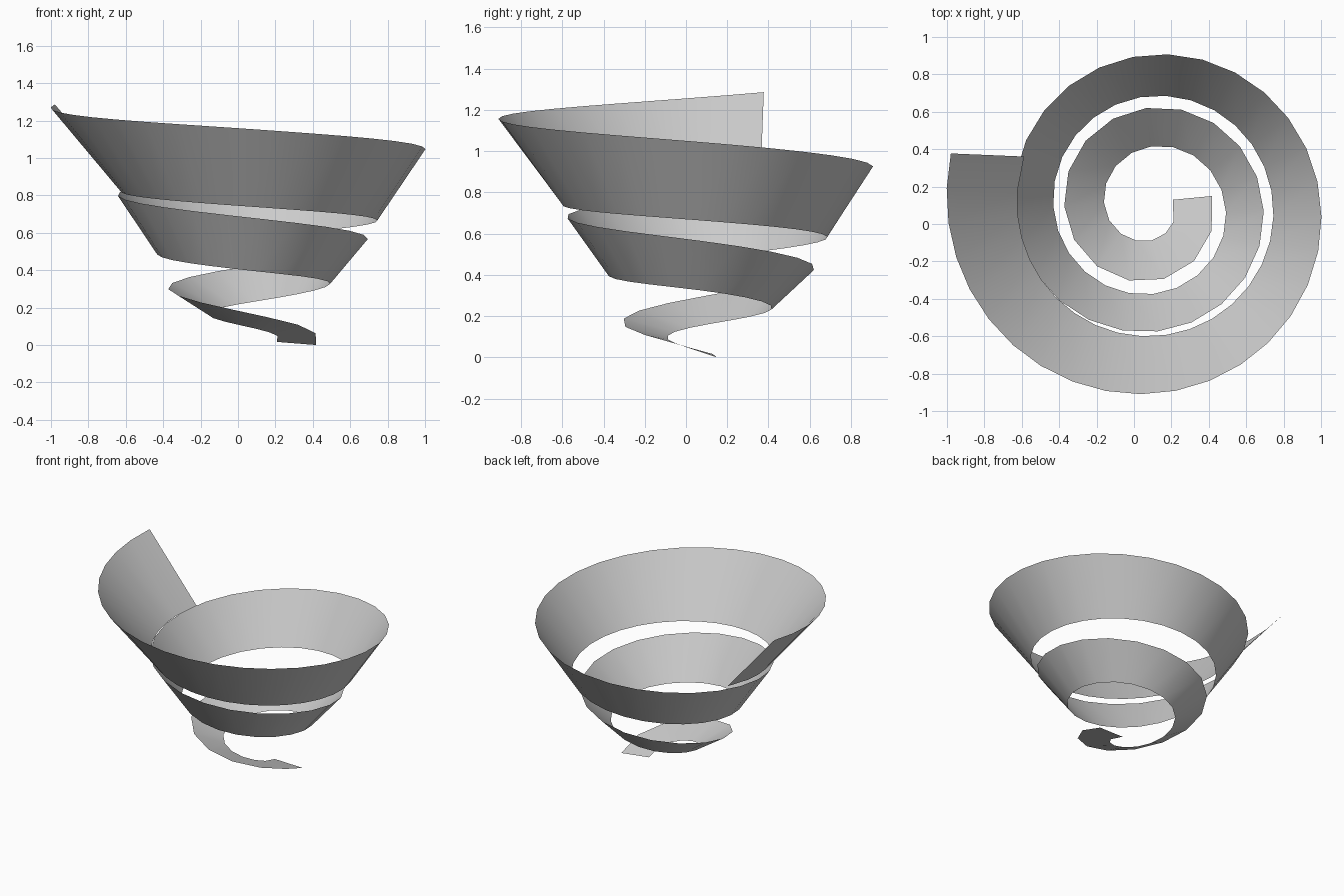
import bpy
import math

if "Cube" in bpy.data.objects:
    bpy.data.objects.remove(bpy.data.objects["Cube"])

# Spiral centre and edge profiles, one value per quarter turn (from -1 to 11)
CX, CY = 0.0925, 0.09
OUT_R = [.32, .335, .397, .465, .533, .600, .667, .735, .816, .908, .998, 1.0925, 1.20]
OUT_Z = [-.21, .025, .165, .30, .43, .565, .68, .80, .92, 1.045, 1.155, 1.265, 1.42]
IN_R = [.115, .127, .178, .25, .325, .3975, .465, .5235, .595, .6525, .69, .7175, .79]
IN_Z = [-.02, .03, .09, .16, .235, .325, .397, .485, .58, .665, .74, .82, .90]
SEGMENTS = 59
START, END = -10.4, 915.0


def sample(table, deg):
    """Smooth interpolation of a quarter-turn table."""
    q = deg / 90 + 1
    i = max(0, min(len(table) - 2, math.floor(q)))
    t = q - i
    b, c = table[i], table[i + 1]
    a = table[i - 1] if i > 0 else 2 * b - c
    d = table[i + 2] if i + 2 < len(table) else 2 * c - b
    return b + 0.5 * t * (c - a + t * (2*a - 5*b + 4*c - d + t * (3*(b - c) + d - a)))


def edge_point(radii, heights, deg):
    r, a = sample(radii, deg), -math.radians(deg)
    return (CX + r * math.cos(a), CY + r * math.sin(a), sample(heights, deg))


# Stations equally spaced along the outer edge
N = 4000
angles = [START + (END - START) * i / N for i in range(N + 1)]
length = [0.0]
for a in angles[1:]:
    length.append(length[-1] + sample(OUT_R, a))
stations, j = [], 0
for s in range(SEGMENTS + 1):
    while j < N and length[j] < length[-1] * s / SEGMENTS:
        j += 1
    stations.append(angles[j])

# Ribbon: outer and inner edge, cut square to the spiral direction
verts = []
for s, deg in enumerate(stations):
    ro, ri = sample(OUT_R, deg), sample(IN_R, deg)
    lead = math.degrees((ro - ri) * 0.045 / (ro * ri))
    if s == 0:
        lead = -8.5
    elif s == SEGMENTS:
        lead = 6.7
    verts.append(edge_point(OUT_R, OUT_Z, deg))
    verts.append(edge_point(IN_R, IN_Z, deg + lead))
low = min(v[2] for v in verts)
verts = [(x, y, z - low) for x, y, z in verts]
faces = [(2*i, 2*i + 1, 2*i + 3, 2*i + 2) for i in range(SEGMENTS)]

mesh = bpy.data.meshes.new("spiral_ribbon")
mesh.from_pydata(verts, [], faces)
mesh.update()
mesh.shade_smooth()
ribbon = bpy.data.objects.new("spiral_ribbon", mesh)
bpy.context.collection.objects.link(ribbon)
